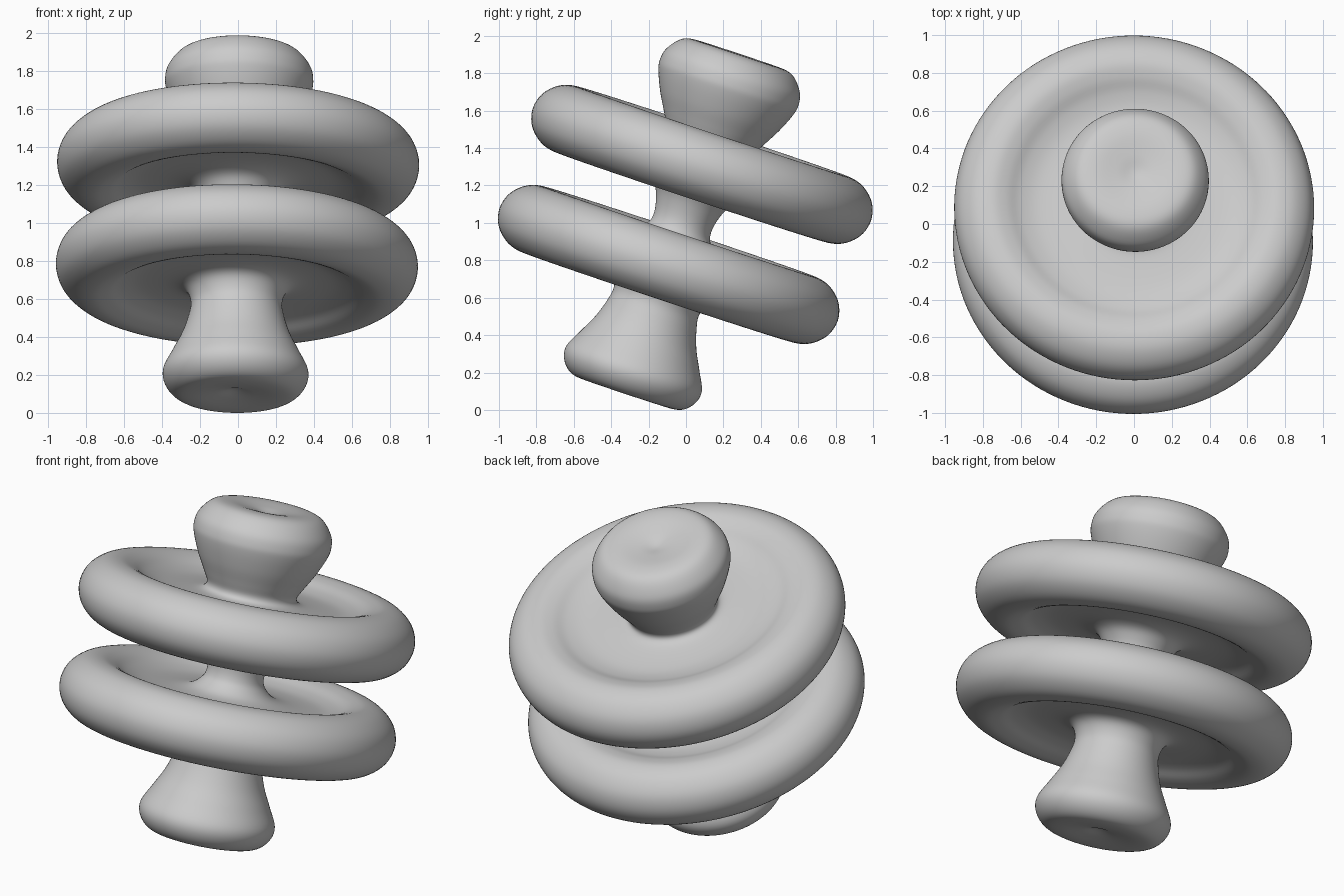
import bpy, bmesh, math
from mathutils import Vector, Matrix

if "Cube" in bpy.data.objects:
    bpy.data.objects.remove(bpy.data.objects["Cube"])

SEGMENTS = 128
STEPS = 5


def disc(t):
    """Half-profile of a dished disc with a fat round rim, centred at height t."""
    half = [(0.35, -0.101), (0.50, -0.101), (0.60, -0.126), (0.68, -0.166),
            (0.76, -0.185), (0.85, -0.163), (0.925, -0.095)]
    return ([(r, t + h) for r, h in half] + [(0.953, t)]
            + [(r, t - h) for r, h in reversed(half)])


def smooth(points, steps):
    """Catmull-Rom curve through the points."""
    p = [Vector(q) for q in points]
    p = [Vector((-p[1].x, p[1].y))] + p + [Vector((-p[-2].x, p[-2].y))]
    out = []
    for i in range(1, len(p) - 2):
        a, b, c, d = p[i - 1:i + 3]
        for k in range(steps):
            s = k / steps
            out.append(0.5 * (2 * b + (c - a) * s + (2 * a - 5 * b + 4 * c - d) * s * s
                              + (3 * b - a - 3 * c + d) * s ** 3))
    return out + [p[-2]]


# Profile pieces as (radius, height along the axis)
bottom_foot = [(0, -0.925), (0.10, -0.945), (0.22, -0.961), (0.31, -0.95), (0.368, -0.895),
               (0.382, -0.82), (0.335, -0.72), (0.285, -0.62), (0.252, -0.52),
               (0.24, -0.44), (0.27, -0.365)]
waist = [(0.24, -0.11), (0.18, -0.06), (0.162, -0.01), (0.17, 0.06), (0.20, 0.14), (0.25, 0.20)]
top_knob = [(0.275, 0.445), (0.256, 0.48), (0.285, 0.54), (0.335, 0.63), (0.378, 0.73),
            (0.39, 0.79), (0.375, 0.86), (0.31, 0.935), (0.22, 0.952), (0.10, 0.935), (0, 0.915)]
profile = smooth(bottom_foot + disc(-0.234) + waist + disc(0.33) + top_knob, STEPS)

# Double-disc spindle, turned around its axis
bm = bmesh.new()
verts = [bm.verts.new((v.x, 0, v.y)) for v in profile]
edges = [bm.edges.new(pair) for pair in zip(verts, verts[1:])]
bmesh.ops.spin(bm, geom=verts + edges, cent=(0, 0, 0), axis=(0, 0, 1),
               angle=math.tau, steps=SEGMENTS)
bmesh.ops.remove_doubles(bm, verts=bm.verts, dist=1e-4)
bmesh.ops.recalc_face_normals(bm, faces=bm.faces)
for f in bm.faces:
    f.smooth = True

# Lean the whole spindle towards the back
bm.transform(Matrix.Translation((-0.003, -0.019, 1.0))
             @ Matrix.Rotation(math.radians(0.7), 4, 'Y')
             @ Matrix.Rotation(math.radians(-18.4), 4, 'X'))
lowest = min(v.co.z for v in bm.verts)
bmesh.ops.translate(bm, verts=bm.verts, vec=(0, 0, -lowest))

mesh = bpy.data.meshes.new("double_disc_spindle")
bm.to_mesh(mesh)
bm.free()
bpy.context.collection.objects.link(bpy.data.objects.new("double_disc_spindle", mesh))
